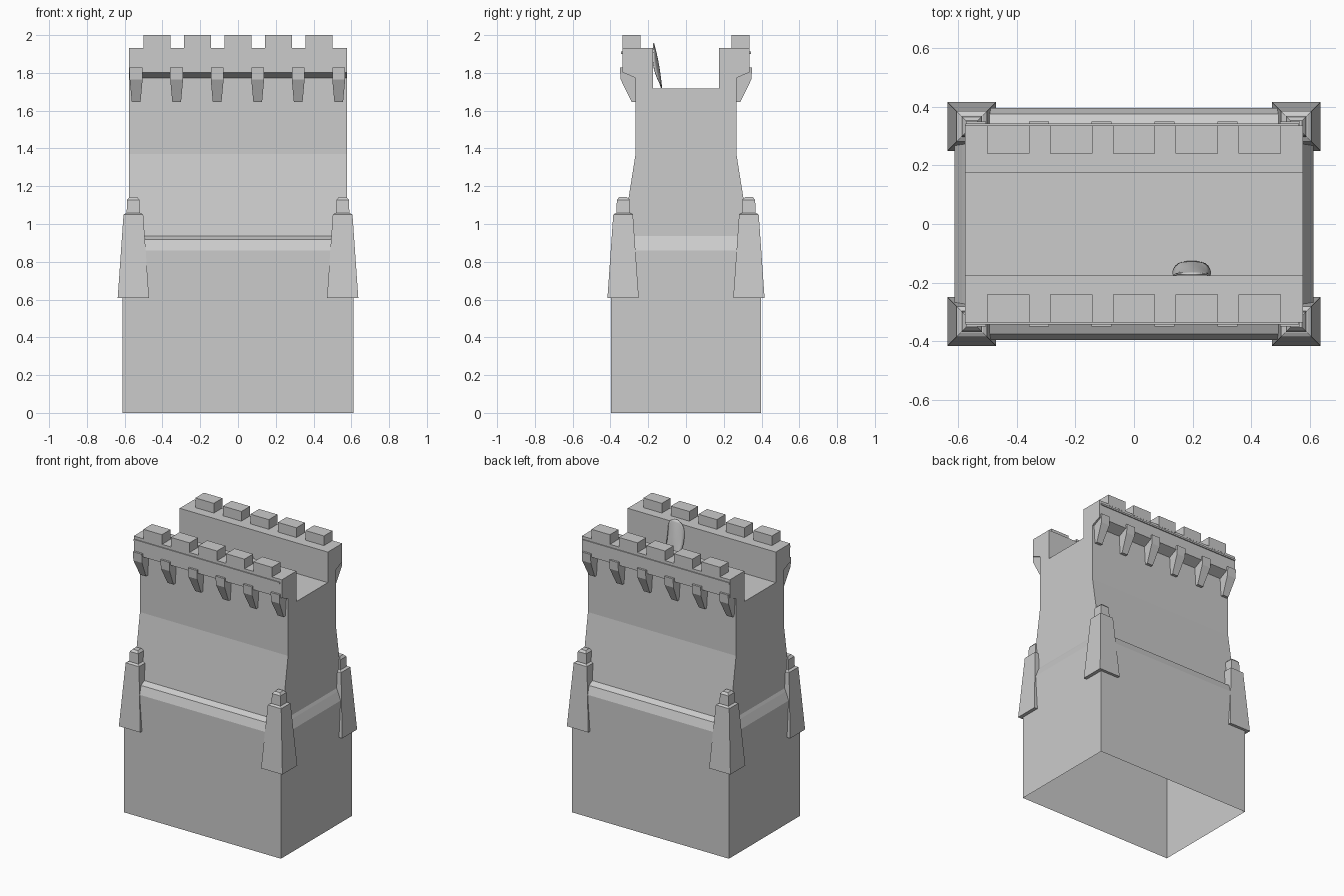
import bpy, bmesh, math

if "Cube" in bpy.data.objects:
    bpy.data.objects.remove(bpy.data.objects["Cube"])


def finish(name, bm, smooth=False):
    bmesh.ops.recalc_face_normals(bm, faces=bm.faces)
    me = bpy.data.meshes.new(name)
    bm.to_mesh(me)
    bm.free()
    ob = bpy.data.objects.new(name, me)
    bpy.context.collection.objects.link(ob)
    for p in me.polygons:
        p.use_smooth = smooth
    return ob


def loft(name, rings, top=True, bottom=False, center=(0, 0)):
    """Stack of rectangles given as (half x, half y, z)."""
    bm = bmesh.new()
    loops = [[bm.verts.new((center[0] + sx * hx, center[1] + sy * hy, z))
              for sx, sy in ((-1, -1), (1, -1), (1, 1), (-1, 1))]
             for hx, hy, z in rings]
    for a, b in zip(loops, loops[1:]):
        for i in range(4):
            j = (i + 1) % 4
            bm.faces.new((a[i], a[j], b[j], b[i]))
    if top:
        bm.faces.new(loops[-1])
    if bottom:
        bm.faces.new(loops[0])
    return finish(name, bm)


def extrude_x(name, profile, widths, cx=0, side=1, closed=True):
    """Extrude a (y, z) profile along x, with a half width per point."""
    bm = bmesh.new()
    a = [bm.verts.new((cx - w, side * y, z)) for (y, z), w in zip(profile, widths)]
    b = [bm.verts.new((cx + w, side * y, z)) for (y, z), w in zip(profile, widths)]
    n = len(profile)
    for i in range(n if closed else n - 1):
        j = (i + 1) % n
        bm.faces.new((a[i], a[j], b[j], b[i]))
    bm.faces.new(a)
    bm.faces.new(b)
    return finish(name, bm)


def box(name, x0, x1, y0, y1, z0, z1):
    return loft(name, [((x1 - x0) / 2, (y1 - y0) / 2, z) for z in (z0, z1)],
                True, True, ((x0 + x1) / 2, (y0 + y1) / 2))


# Hollow base, open underneath, with sloping ledge
loft("base", [(0.612, 0.396, 0), (0.612, 0.396, 0.86),
              (0.587, 0.375, 0.917), (0.577, 0.336, 0.936)], top=False)

# Upper keep with walkway and two parapets
half = [(0.336, 0.936), (0.267, 1.37), (0.267, 1.773), (0.336, 1.803),
        (0.336, 1.932), (0.175, 1.932), (0.175, 1.717)]
profile = half + [(-y, z) for y, z in reversed(half)]
extrude_x("keep", profile, [0.577] * len(profile), closed=False)

corbel = [(0.255, 1.645), (0.287, 1.645), (0.346, 1.765), (0.35, 1.828), (0.255, 1.828)]
for side, label in ((-1, "front"), (1, "back")):
    # Thin moulding below the battlements
    y0, y1 = sorted((side * 0.33, side * 0.343))
    box(label + "_moulding", -0.575, 0.563, y0, y1, 1.9, 1.912)
    # Merlons
    y0, y1 = sorted((side * 0.241, side * 0.337))
    for i in range(5):
        cx = (i - 2) * 0.2145
        box(label + "_merlon", cx - 0.072, cx + 0.072, y0, y1, 1.925, 2.0)
    # Tapered corbels
    for i in range(6):
        extrude_x(label + "_corbel", corbel, [0.023, 0.023, 0.034, 0.034, 0.034],
                  (i - 2.5) * 0.2145 - 0.003, side)

# Corner buttresses with capstones
for sx in (-1, 1):
    for sy in (-1, 1):
        c = (sx * 0.554, sy * 0.333)
        loft("buttress", [(0.083, 0.083, 0.607), (0.052, 0.052, 1.05),
                          (0.038, 0.038, 1.058)], True, True, c)
        loft("capstone", [(0.036, 0.036, 1.05), (0.033, 0.033, 1.128),
                          (0.02, 0.02, 1.143)], True, False, c)

# Curved shield leaning inside the front parapet
bm = bmesh.new()
rows, cols = 12, 8
grid = []
for r in range(rows + 1):
    t = r / rows
    s = 2 * (0.01 + 0.98 * t) - 1
    w = 0.064 * (1 - abs(s) ** 3.2) ** 0.5
    row = []
    for k in range(cols + 1):
        x = w * (2 * k / cols - 1)
        bulge = 0.026 * (1 - (x / 0.064) ** 2) * (1 - s * s)
        row.append(bm.verts.new((0.197 + x, -0.130 - 0.042 * t - 0.02 * (1 - s * s)
                                 + bulge, 1.719 + 0.238 * t)))
    grid.append(row)
for r in range(rows):
    for k in range(cols):
        bm.faces.new((grid[r][k], grid[r][k + 1], grid[r + 1][k + 1], grid[r + 1][k]))
shield = finish("shield", bm, True)
mod = shield.modifiers.new("thickness", 'SOLIDIFY')
mod.thickness = 0.006
mod.offset = 0
